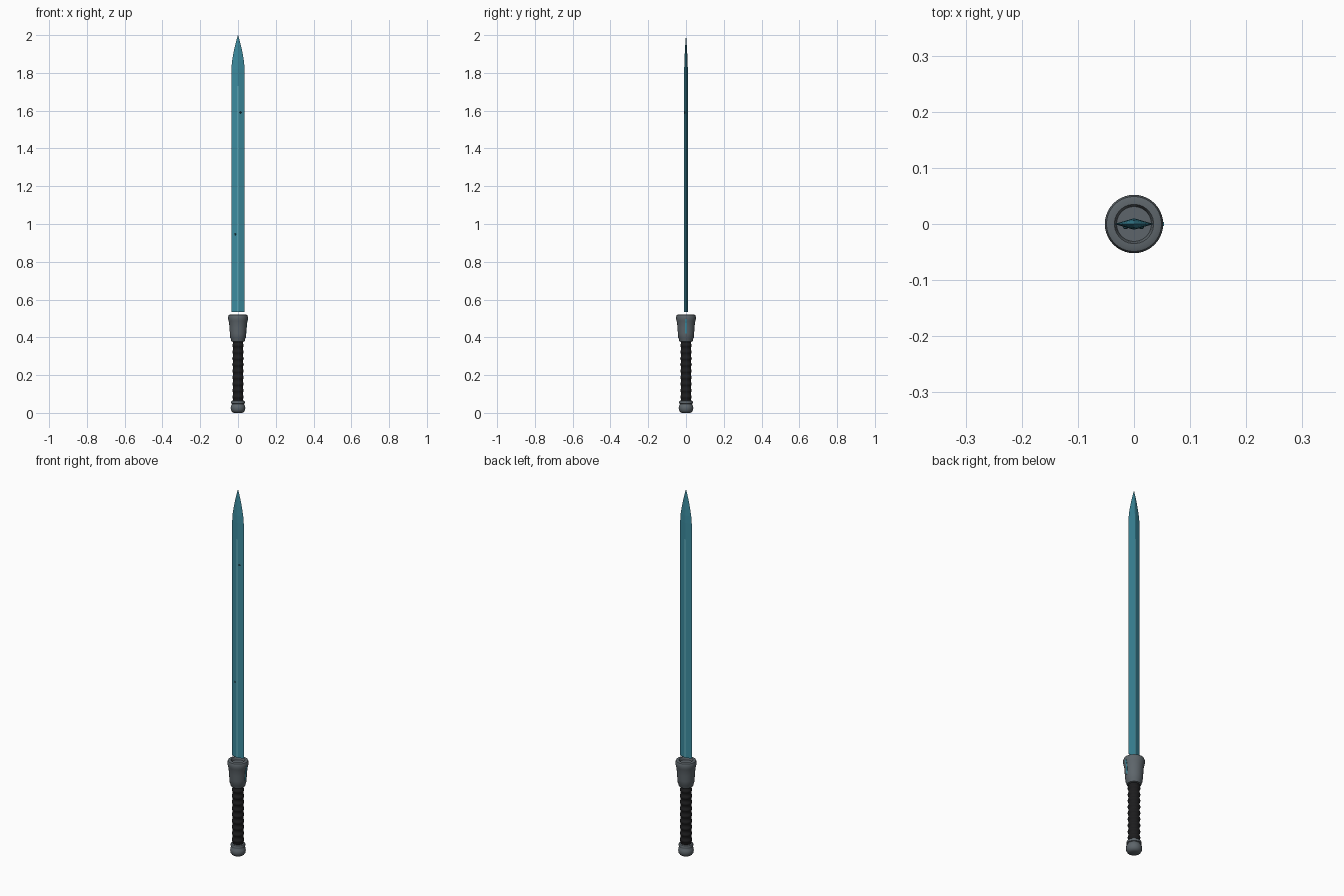
import bpy, bmesh, math

if "Cube" in bpy.data.objects:
    bpy.data.objects.remove(bpy.data.objects["Cube"])


def mat(name, rgb):
    m = bpy.data.materials.new(name)
    m.diffuse_color = (*rgb, 1)
    m.use_nodes = True
    m.node_tree.nodes["Principled BSDF"].inputs["Base Color"].default_value = m.diffuse_color
    return m


METAL = mat("grey metal", (0.11, 0.13, 0.145))
BLACK = mat("black rubber", (0.012, 0.012, 0.013))
TEAL = mat("teal blade", (0.045, 0.255, 0.34))
PALE = mat("pale teal", (0.16, 0.48, 0.56))
DARK = mat("dark fleck", (0.015, 0.06, 0.08))


def finish(name, bm, mats, smooth=True):
    bmesh.ops.recalc_face_normals(bm, faces=bm.faces)
    me = bpy.data.meshes.new(name)
    bm.to_mesh(me)
    bm.free()
    for m in mats:
        me.materials.append(m)
    ob = bpy.data.objects.new(name, me)
    bpy.context.collection.objects.link(ob)
    if smooth:
        bpy.ops.object.select_all(action='DESELECT')
        ob.select_set(True)
        bpy.context.view_layer.objects.active = ob
        bpy.ops.object.shade_smooth_by_angle(angle=math.radians(40))
    return ob


def loft(bm, rings):
    loops = [[bm.verts.new(p) for p in r] for r in rings]
    for a, b in zip(loops, loops[1:]):
        n = len(a)
        for i in range(n):
            bm.faces.new((a[i], a[(i + 1) % n], b[(i + 1) % n], b[i]))
    bm.faces.new(loops[0])
    bm.faces.new(loops[-1])


def turned(name, profile, m, n=40):
    bm = bmesh.new()
    loft(bm, [[(r * math.cos(2 * math.pi * i / n), r * math.sin(2 * math.pi * i / n), z)
               for i in range(n)] for r, z in profile])
    return finish(name, bm, [m])


# pommel: rounded knob with a collar
turned("pommel", [(0.022, 0), (0.031, 0.005), (0.037, 0.014), (0.039, 0.026), (0.037, 0.038),
                  (0.032, 0.045), (0.032, 0.048), (0.036, 0.050), (0.037, 0.057), (0.034, 0.064),
                  (0.027, 0.066)], METAL)

# grip: core with raised rings
grip = [(0.027, 0.06)]
for k in range(9):
    z = 0.085 + k * 0.034
    grip += [(0.027, z - 0.009), (0.0295, z - 0.006), (0.0305, z), (0.0295, z + 0.006), (0.027, z + 0.009)]
grip.append((0.027, 0.385))
turned("grip", grip, BLACK)

# flared emitter with a shallow socket
SHELL = [(0.034, 0.378), (0.037, 0.384), (0.038, 0.392), (0.041, 0.397), (0.043, 0.42), (0.045, 0.45),
         (0.047, 0.475), (0.050, 0.487), (0.052, 0.497), (0.052, 0.510), (0.049, 0.518), (0.044, 0.52)]
turned("emitter", [(0.027, 0.376)] + SHELL + [(0.035, 0.52), (0.033, 0.516), (0.031, 0.505)], METAL)

# thin light strip on the right side of the emitter
bm = bmesh.new()
loft(bm, [[(r - 0.004, -0.004, z), (r + 0.0012, -0.004, z), (r + 0.0012, 0.004, z), (r - 0.004, 0.004, z)]
          for r, z in SHELL[4:9]])
finish("emitter_light", bm, [TEAL], False)

# blade: flattened diamond section with a narrow pale ridge
T, C, W = 0.0095, 0.0025, 0.035
rows = [(0.535, 1), (1.73, 1), (1.82, 1), (1.86, 0.91), (1.90, 0.72), (1.94, 0.48), (1.97, 0.26), (2.0, 0.01)]
bm = bmesh.new()
loft(bm, [[(-W * s, 0, z), (-C * s, -T * s, z), (C * s, -T * s, z),
           (W * s, 0, z), (C * s, T * s, z), (-C * s, T * s, z)] for z, s in rows])
bm.normal_update()
for f in bm.faces:
    c = f.calc_center_median()
    if abs(f.normal.y) > 0.99 and abs(c.x) < 0.001 and c.z < 1.73:
        f.material_index = 1
finish("blade", bm, [TEAL, PALE], False)

# two tiny flecks on the front of the blade
for i, (x, z) in enumerate([(0.013, 1.59), (-0.015, 0.945)]):
    bm = bmesh.new()
    bmesh.ops.create_icosphere(bm, subdivisions=2, radius=0.005)
    bmesh.ops.scale(bm, vec=(1, 0.6, 1), verts=bm.verts)
    bmesh.ops.translate(bm, vec=(x, -0.006, z), verts=bm.verts)
    finish(f"blade_fleck_{i + 1}", bm, [DARK])
